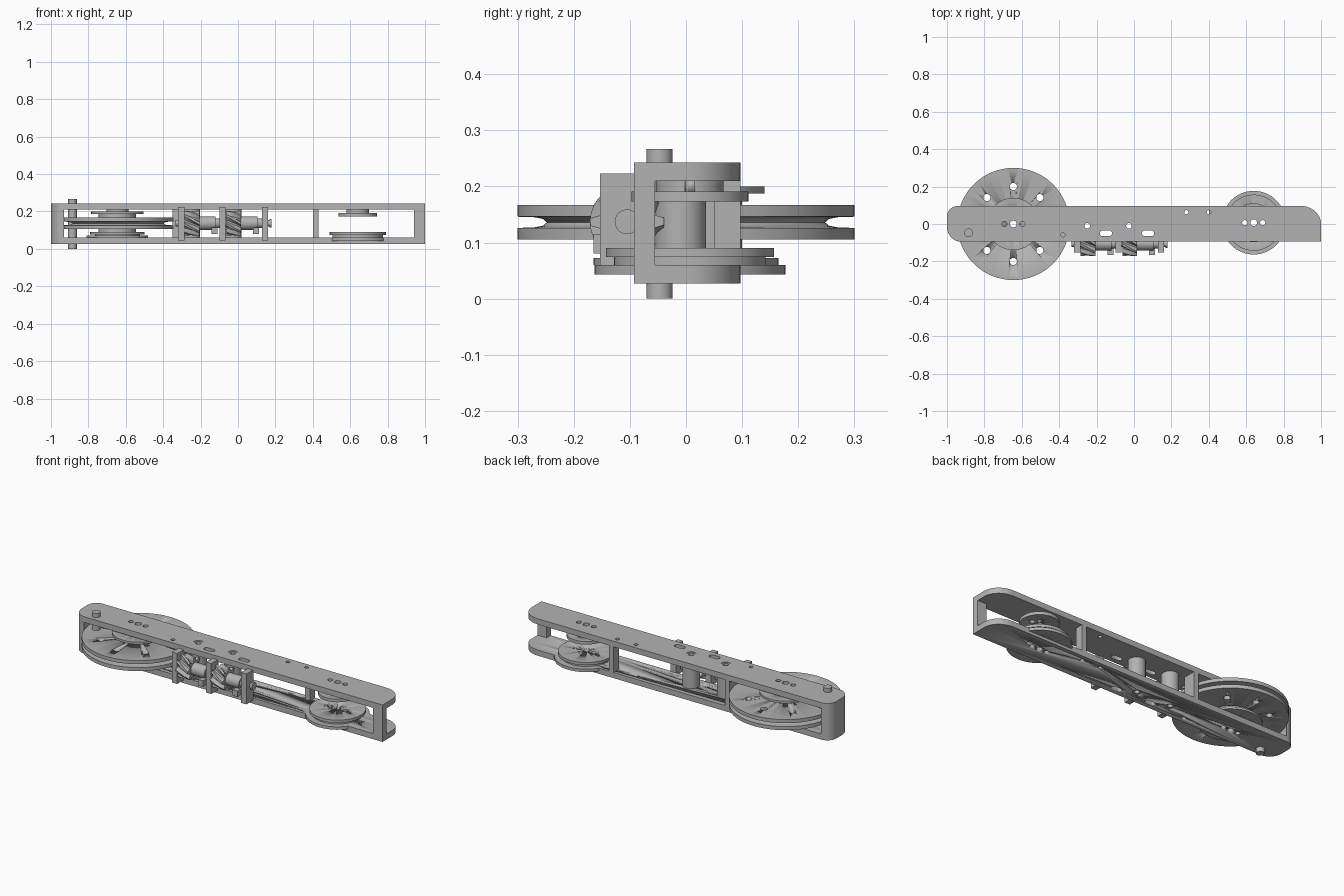
import bpy, bmesh, math
from mathutils import Matrix, Vector

cube = bpy.data.objects.get("Cube")
if cube:
    bpy.data.objects.remove(cube)

grey = bpy.data.materials.new("plain grey")
grey.use_nodes = True
COLOUR = (0.45, 0.45, 0.45, 1)
grey.diffuse_color = COLOUR
grey.node_tree.nodes["Principled BSDF"].inputs["Base Color"].default_value = COLOUR


def finish(name, bm):
    bmesh.ops.recalc_face_normals(bm, faces=bm.faces)
    mesh = bpy.data.meshes.new(name)
    bm.to_mesh(mesh)
    bm.free()
    mesh.materials.append(grey)
    ob = bpy.data.objects.new(name, mesh)
    bpy.context.collection.objects.link(ob)
    bpy.ops.object.select_all(action='DESELECT')
    ob.select_set(True)
    bpy.context.view_layer.objects.active = ob
    bpy.ops.object.shade_smooth_by_angle(angle=math.radians(30))
    return ob


def prism(name, outline, z0, z1):
    bm = bmesh.new()
    face = bm.faces.new([bm.verts.new((x, y, z0)) for x, y in outline])
    top = bmesh.ops.extrude_face_region(bm, geom=[face])["geom"]
    bmesh.ops.translate(bm, vec=(0, 0, z1 - z0),
                        verts=[v for v in top if isinstance(v, bmesh.types.BMVert)])
    return finish(name, bm)


def box(name, x0, x1, y0, y1, z0, z1):
    return prism(name, [(x0, y0), (x1, y0), (x1, y1), (x0, y1)], z0, z1)


def lathe(name, profile, centre, along_x=False):
    """Turn a (radius, height) profile round its axis."""
    bm = bmesh.new()
    verts = [bm.verts.new((r, 0, h)) for r, h in profile]
    edges = [bm.edges.new(pair) for pair in zip(verts, verts[1:])]
    bmesh.ops.spin(bm, geom=verts + edges, cent=(0, 0, 0), axis=(0, 0, 1),
                   angle=math.tau, steps=64)
    bmesh.ops.remove_doubles(bm, verts=bm.verts, dist=1e-5)
    if along_x:
        bm.transform(Matrix.Rotation(math.pi / 2, 4, 'Y'))
    bm.transform(Matrix.Translation(Vector(centre)))
    return finish(name, bm)


def disc(name, x, y, r, z0, z1):
    return lathe(name, [(0, z0), (r, z0), (r, z1), (0, z1)], (x, y, 0))


def rod(name, x0, x1, r, y, z):
    return lathe(name, [(0, x0), (r, x0), (r, x1), (0, x1)], (0, y, z), True)


def cut(ob, holes):
    """Drill holes (x, y, radius, slot half length) straight through."""
    bm = bmesh.new()
    for x, y, r, slot in holes:
        ring = []
        for i in range(24):
            a = math.tau * (i + 0.5) / 24
            ring.append(bm.verts.new((x + r * math.cos(a) + math.copysign(slot, math.cos(a)),
                                      y + r * math.sin(a), -1)))
        face = bm.faces.new(ring)
        top = bmesh.ops.extrude_face_region(bm, geom=[face])["geom"]
        bmesh.ops.translate(bm, vec=(0, 0, 2),
                            verts=[v for v in top if isinstance(v, bmesh.types.BMVert)])
    cutter = finish("hole_cutter", bm)
    cutter.hide_render = True
    mod = ob.modifiers.new("holes", 'BOOLEAN')
    mod.operation = 'DIFFERENCE'
    mod.solver = 'EXACT'
    mod.object = cutter
    bpy.context.view_layer.objects.active = ob
    bpy.ops.object.modifier_apply(modifier=mod.name)
    bpy.data.objects.remove(cutter)


def corner(x, y, rx, ry, start):
    return [(x + rx * math.cos(math.radians(start + a)),
             y + ry * math.sin(math.radians(start + a))) for a in range(0, 91, 9)]


FRONT, BACK = -0.093, 0.097
BIG, SMALL = -0.645, 0.64
WORM = (-0.105, 0.137)

# Side plates with rounded ends
right_end = [(1, FRONT)] + corner(0.89, 0, 0.11, BACK, 0)
left_end = corner(-0.94, 0.04, 0.06, 0.057, 90) + corner(-0.93, -0.013, 0.07, 0.08, 180)
plate_holes = [(-0.25, -0.01, 0.026, 0), (-0.027, -0.01, 0.026, 0),
               (-0.15, -0.05, 0.015, 0.018), (0.075, -0.05, 0.015, 0.018),
               (0.28, 0.063, 0.011, 0), (0.4, 0.063, 0.011, 0), (-0.38, -0.058, 0.011, 0)]
for hub, y in ((BIG, 0), (SMALL, 0.007)):
    plate_holes += [(hub + dx, y, r, 0) for dx, r in ((-0.048, 0.014), (0, 0.018), (0.048, 0.014))]
for name, z0, z1 in (("bottom_plate", 0.027, 0.06), ("top_plate", 0.21, 0.243)):
    cut(prism(name, right_end + left_end, z0, z1), plate_holes)

# Spacers between the plates
prism("left_end_spacer", [(-0.945, FRONT), (-0.945, BACK)] + left_end, 0.06, 0.21)
box("right_end_spacer", 0.94, 1, FRONT, -0.055, 0.06, 0.21)
box("middle_spacer", -0.35, -0.32, 0.02, BACK, 0.06, 0.21)
box("right_spacer", 0.4, 0.43, 0.05, BACK, 0.06, 0.21)
disc("pivot_pin", -0.885, -0.047, 0.023, 0, 0.267)

# Large grooved wheel: half groove profile mirrored about its middle
half = [(0, 0.031), (0.3, 0.031), (0.3, 0.01), (0.27, 0.009), (0.255, 0.006), (0.248, 0)]
sheave = half + [(r, -h) for r, h in reversed(half[:-1])]
wheel = lathe("large_wheel", sheave, (BIG, 0, 0.136))
bolts = [(BIG + 0.2 * math.cos(k * math.pi / 4), 0.2 * math.sin(k * math.pi / 4), 0.019, 0)
         for k in range(8)]
cut(wheel, bolts + [(BIG, 0, 0.018, 0)])

# Stacked hubs and flanges on both axles
stacks = [
    ("large_wheel_top_flange", BIG, 0, 0.14, 0.187, 0.2),
    ("large_wheel_top_hub", BIG, 0, 0.1, 0.166, 0.188),
    ("large_wheel_top_collar", BIG, 0, 0.06, 0.199, 0.21),
    ("large_wheel_lower_flange", BIG, 0, 0.145, 0.078, 0.09),
    ("large_wheel_lower_hub", BIG, 0, 0.1, 0.089, 0.106),
    ("large_wheel_base_flange", BIG, 0, 0.165, 0.06, 0.072),
    ("large_wheel_base_hub", BIG, 0, 0.12, 0.071, 0.079),
    ("small_wheel_top_flange", SMALL, 0.007, 0.104, 0.173, 0.191),
    ("small_wheel_top_hub", SMALL, 0.007, 0.06, 0.19, 0.21),
    ("small_wheel_lower_flange", SMALL, 0.007, 0.15, 0.074, 0.09),
    ("small_wheel_lower_hub", SMALL, 0.007, 0.135, 0.06, 0.075),
    ("small_wheel_base", SMALL, 0.007, 0.17, 0.043, 0.06)]
for name, x, y, r, z0, z1 in stacks:
    cut(disc(name, x, y, r, z0, z1),
        [(x + dx, y, rr, 0) for dx, rr in ((-0.048, 0.014), (0, 0.018), (0.048, 0.014))])


def helical_gear(name, x0, length, teeth=8, twist=0.7, steps=8):
    """Toothed section swept along x while it turns."""
    bm = bmesh.new()
    rings = []
    for s in range(steps + 1):
        ring = []
        for i in range(teeth * 4):
            a = math.tau * i / (teeth * 4) + twist * s / steps
            r = 0.066 if i % 4 < 2 else 0.045
            ring.append(bm.verts.new((x0 + length * s / steps, WORM[0] + r * math.cos(a),
                                      WORM[1] + r * math.sin(a))))
        rings.append(ring)
    n = teeth * 4
    for a, b in zip(rings, rings[1:]):
        for i in range(n):
            bm.faces.new((a[i], a[(i + 1) % n], b[(i + 1) % n], b[i]))
    bm.faces.new(rings[0])
    bm.faces.new(rings[-1])
    finish(name, bm)


# Two drive units: vertical drum, gear, motor body and clamp block
for side, x in (("left", -0.25), ("right", -0.027)):
    cut(disc(side + "_drum", x, -0.01, 0.046, 0.06, 0.21), [(x, -0.01, 0.016, 0)])
    lathe(side + "_drum_bush", [(0.015, 0.03), (0.026, 0.03), (0.026, 0.24),
                                (0.015, 0.24), (0.015, 0.03)], (x, -0.01, 0))
    helical_gear(side + "_helical_gear", x - 0.035, 0.078)
    rod(side + "_motor", x + 0.04, x + 0.13, 0.036, *WORM)
    rod(side + "_motor_collar", x + 0.12, x + 0.16, 0.026, *WORM)
    box(side + "_clamp_block", x + 0.108, x + 0.14, -0.165, -0.11, 0.08, 0.115)

# Brackets carrying the drive shaft
for name, x in (("left", -0.32), ("middle", -0.1), ("right", 0.127)):
    box(name + "_bracket", x, x + 0.034, -0.153, -0.088, 0.045, 0.223)
rod("drive_shaft", -0.335, 0.175, 0.017, *WORM)
rod("shaft_end_cap", 0.168, 0.178, 0.022, *WORM)
